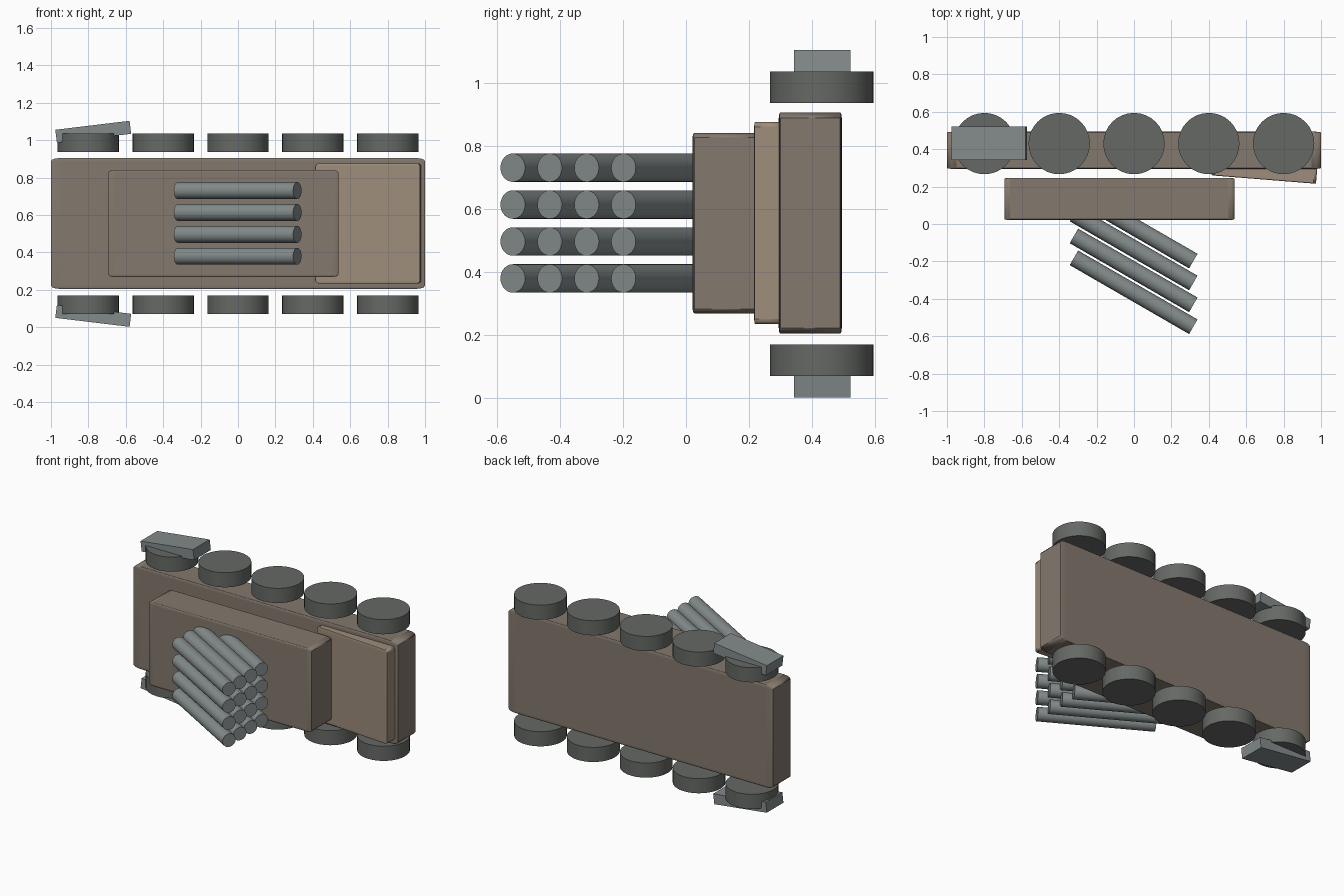
import bpy
import math

if "Cube" in bpy.data.objects:
    bpy.data.objects.remove(bpy.data.objects["Cube"])

MID_Z = 0.5525


def material(name, rgb):
    m = bpy.data.materials.new(name)
    m.diffuse_color = (*rgb, 1)
    m.use_nodes = True
    m.node_tree.nodes["Principled BSDF"].inputs["Base Color"].default_value = m.diffuse_color
    return m


BROWN = material("hull_brown", (0.23, 0.19, 0.155))
TAN = material("panel_tan", (0.34, 0.27, 0.20))
DARK = material("wheel_dark", (0.13, 0.14, 0.13))
STEEL = material("steel", (0.23, 0.26, 0.26))


def finish(ob, name, mat, angle=30):
    ob.name = name
    ob.data.materials.append(mat)
    bpy.ops.object.shade_smooth_by_angle(angle=math.radians(angle))
    return ob


def box(name, loc, size, mat, rot=(0, 0, 0), bevel=0.0):
    bpy.ops.mesh.primitive_cube_add(size=2, location=loc, rotation=rot)
    ob = bpy.context.object
    ob.scale = [s / 2 for s in size]
    if bevel:
        # unapplied scale stretches the rounding with the box
        mod = ob.modifiers.new("edge_rounding", "BEVEL")
        mod.width = bevel
        mod.segments = 3
    return finish(ob, name, mat)


def cylinder(name, loc, radius, depth, mat, rot=(0, 0, 0)):
    bpy.ops.mesh.primitive_cylinder_add(vertices=32, radius=radius, depth=depth,
                                        location=loc, rotation=rot)
    return finish(bpy.context.object, name, mat)


# Body: hull, sloped nose panel and launcher base
box("hull", (0, 0.394, MID_Z + 0.002), (2.0, 0.2, 0.70), BROWN, bevel=0.05)
box("nose_panel", (0.698, 0.2875, MID_Z + 0.002), (0.56, 0.10, 0.64), TAN,
    rot=(0, 0, -0.08), bevel=0.05)
box("launcher_base", (-0.078, 0.134, MID_Z + 0.002), (1.23, 0.226, 0.572), BROWN, bevel=0.05)

# Wheels and angled end blades on both sides
for side, label in ((1, "upper"), (-1, "lower")):
    for i in range(5):
        cylinder(f"wheel_{label}_{i + 1}", (-0.8 + 0.4 * i, 0.43, MID_Z + side * 0.433),
                 0.164, 0.1, DARK)
    box(f"blade_{label}", (-0.774, 0.432, MID_Z + side * 0.492), (0.40, 0.18, 0.07),
        STEEL, rot=(0, -side * 0.12, 0))

# Launch tubes: a four by four stack tilted 30 degrees
for row in range(4):
    for col in range(4):
        cylinder(f"launch_tube_{row + 1}_{col + 1}",
                 (-0.002, -0.365 + 0.117 * row, MID_Z + 0.117 * (col - 1.5) + 0.002),
                 0.045, 0.737, STEEL, rot=(0, math.radians(90), math.radians(-30)))
